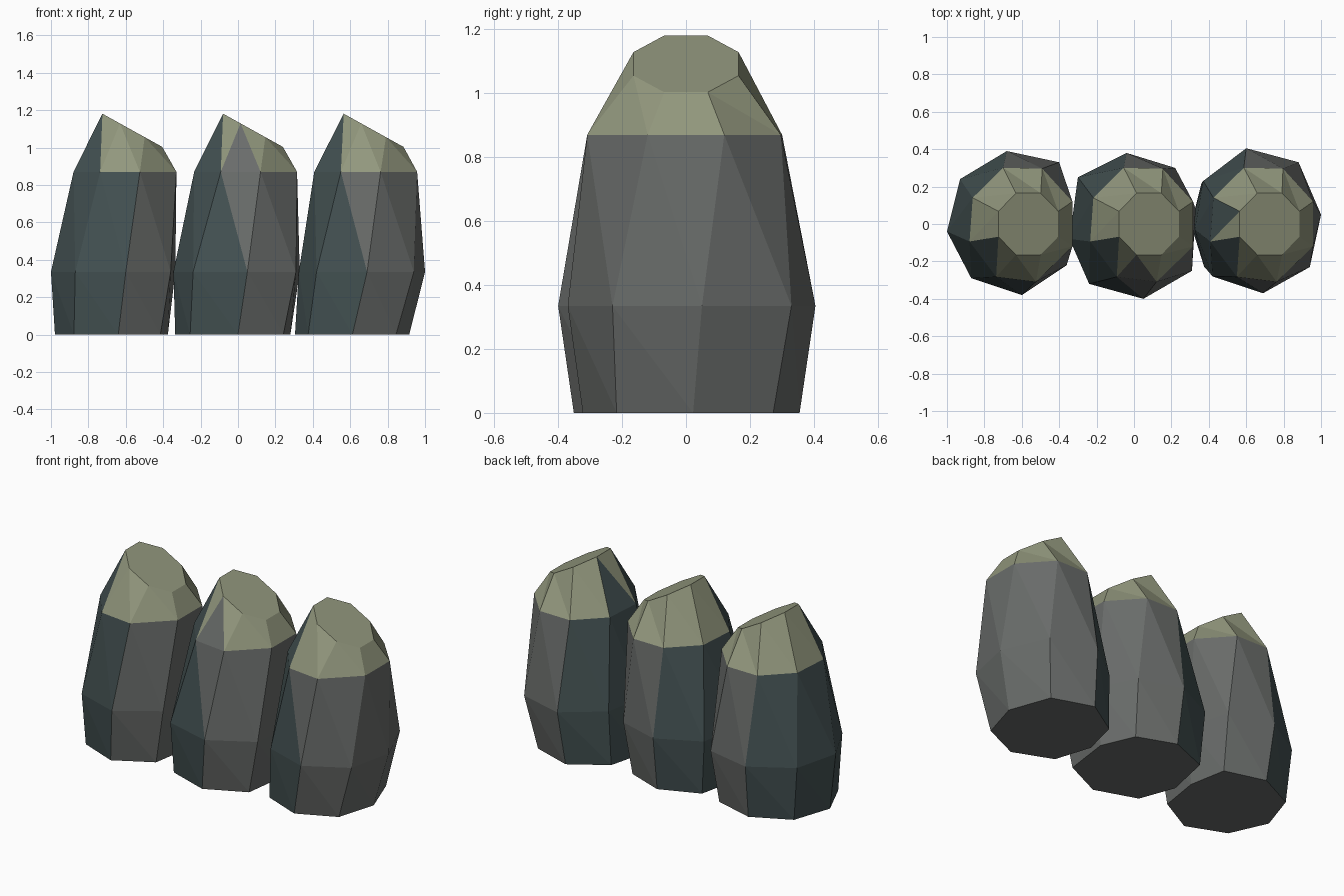
import bpy, bmesh
from math import cos, sin, radians

if "Cube" in bpy.data.objects:
    bpy.data.objects.remove(bpy.data.objects["Cube"])

def srgb(*c):
    return tuple(((v / 255 + 0.055) / 1.055) ** 2.4 for v in c) + (1.0,)

MATS = []
for name, col in (("grey_stone", (105, 108, 106)), ("slate_teal", (68, 82, 83)),
                  ("pale_moss", (146, 151, 125))):
    m = bpy.data.materials.new(name)
    m.diffuse_color = srgb(*col)
    m.use_nodes = True
    m.node_tree.nodes["Principled BSDF"].inputs["Base Color"].default_value = m.diffuse_color
    MATS.append(m)
GREY, TEAL, MOSS = 0, 1, 2

SHOULDER_ANGLES = (22, 68, 110, 154, 197, 242, 285, 338)

# name, base centre x, belly centre x, shoulder centre x, top centre x, belly outline
STONES = [
    ("left_post", -0.68, -0.67, -0.60, -0.565,
     [(-.335, .07), (-.40, .33), (-.68, .39), (-.93, .24),
      (-1.0, -.04), (-.87, -.29), (-.60, -.38), (-.36, -.22)]),
    ("middle_post", -0.03, -0.01, 0.045, 0.08,
     [(.33, .08), (.22, .30), (-.04, .38), (-.30, .25),
      (-.345, -.08), (-.24, -.32), (.05, -.40), (.31, -.25)]),
    ("right_post", 0.61, 0.663, 0.687, 0.725,
     [(1.0, .05), (.88, .33), (.60, .405), (.37, .23),
      (.325, -.03), (.42, -.28), (.69, -.37), (.94, -.23)]),
]

def colour(stone, band, k, lower):
    """Colour rule: left half is teal, cap is moss with a few bare facets."""
    if band == 0:
        return TEAL if 2 <= k <= 5 else GREY
    if band == 1:
        if 2 <= k <= 4 or (k == 5 and (lower or stone == 0)):
            return TEAL
        return GREY
    if lower:
        if k == 4 or (k == 3 and stone == 2):
            return TEAL
        if k == 5 and stone == 1:
            return GREY
    return MOSS

def build(stone, name, bx, cx, sx, tx, belly):
    bm = bmesh.new()
    a = radians(-4)
    # base ring: belly outline shrunk and slightly turned
    base = []
    for x, y in belly:
        x, y = (x - cx) * 0.9, y * 0.87
        base.append((bx + x * cos(a) - y * sin(a), x * sin(a) + y * cos(a), 0))
    mid = [(x, y, 0.335) for x, y in belly]
    # shoulder ring, twisted relative to the belly
    shoulder = [(sx + 0.292 * cos(radians(d)), 0.32 * sin(radians(d)), 0.87)
                for d in SHOULDER_ANGLES]
    # slanted top ring
    top = []
    for k in range(8):
        d = radians(22.5 + 45 * k)
        x = 0.173 * cos(d)
        top.append((tx + x, 0.178 * sin(d), 1.092 - 0.555 * x))
    rings = [[bm.verts.new(p) for p in r] for r in (base, mid, shoulder, top)]
    for band in range(3):
        lo, up = rings[band], rings[band + 1]
        for k in range(8):
            n = (k + 1) % 8
            f = bm.faces.new((lo[k], lo[n], up[k]))
            f.material_index = colour(stone, band, k, True)
            f = bm.faces.new((lo[n], up[n], up[k]))
            f.material_index = colour(stone, band, k, False)
    bm.faces.new(rings[0][::-1]).material_index = GREY
    bm.faces.new(rings[3]).material_index = MOSS
    me = bpy.data.meshes.new(name)
    bm.to_mesh(me)
    bm.free()
    for m in MATS:
        me.materials.append(m)
    bpy.context.collection.objects.link(bpy.data.objects.new(name, me))

for i, s in enumerate(STONES):
    build(i, *s)
